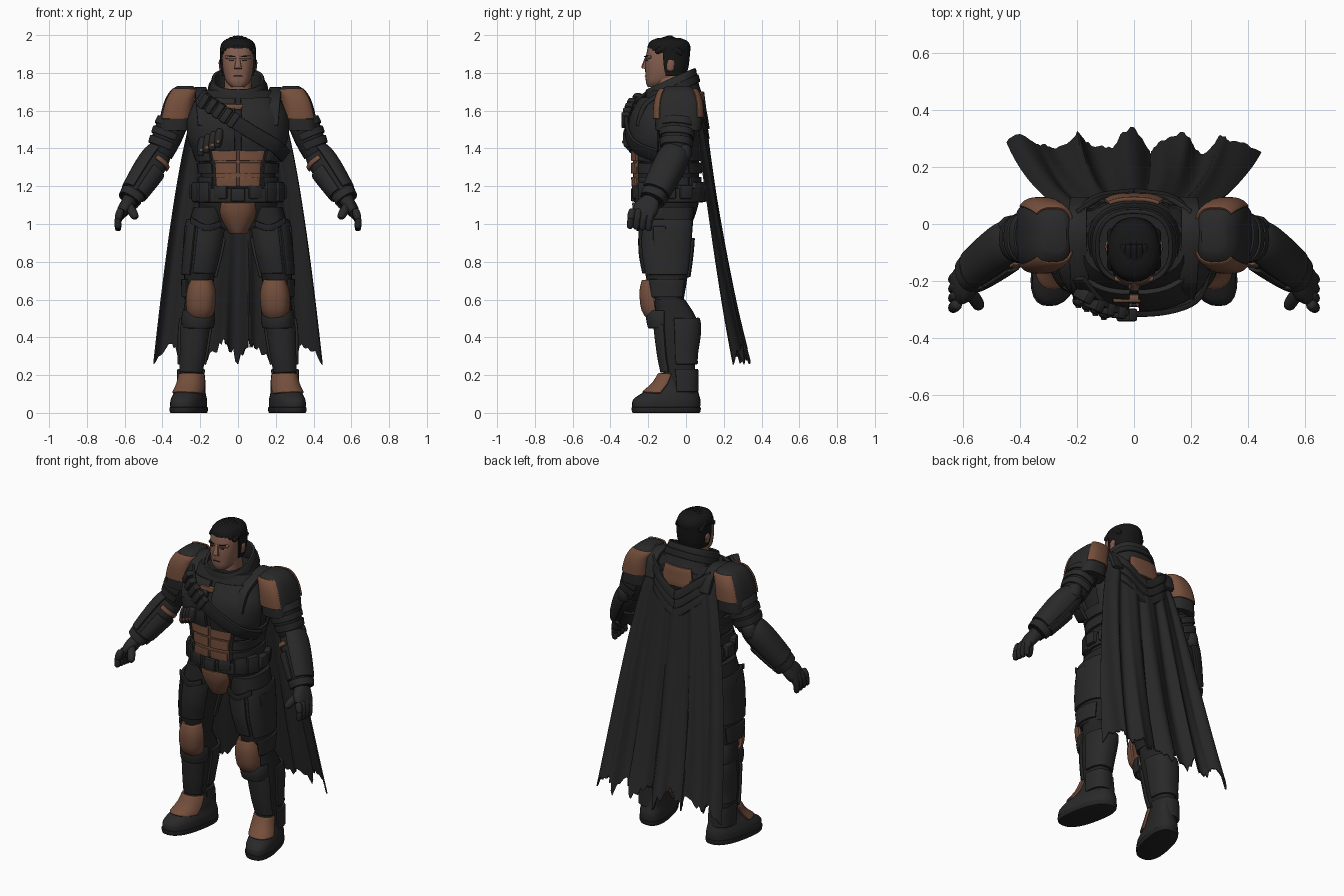
import bpy, bmesh, math, random
from mathutils import Matrix, Vector, Euler

random.seed(4)
if "Cube" in bpy.data.objects:
    bpy.data.objects.remove(bpy.data.objects["Cube"], do_unlink=True)


def material(name, r, g, b):
    m = bpy.data.materials.new(name)
    m.use_nodes = True
    m.diffuse_color = (r, g, b, 1)
    node = m.node_tree.nodes["Principled BSDF"]
    node.inputs["Base Color"].default_value = (r, g, b, 1)
    node.inputs["Roughness"].default_value = 0.8
    return m


ARMOUR = material("dark armour", .022, .022, .023)
SUIT = material("black undersuit", .017, .017, .018)
CLOTH = material("charcoal cloth", .02, .02, .02)
BROWN = material("brown plate", .175, .077, .045)
SKIN = material("skin", .23, .11, .078)
HAIR = material("black hair", .008, .008, .008)


# ---------- helpers ----------
def finish(bm, name, mat, mirror=False, thick=0, offset=1, bevel=0):
    """Turn a bmesh into a finished, shaded object."""
    mesh = bpy.data.meshes.new(name)
    bm.to_mesh(mesh)
    bm.free()
    mesh.materials.append(mat)
    ob = bpy.data.objects.new(name, mesh)
    bpy.context.collection.objects.link(ob)
    if thick:
        mod = ob.modifiers.new("thickness", "SOLIDIFY")
        mod.thickness, mod.offset = thick, offset
    if bevel:
        mod = ob.modifiers.new("soft edges", "BEVEL")
        mod.width, mod.segments, mod.limit_method = bevel, 2, "ANGLE"
        mod.angle_limit = math.radians(40)
    if mirror:
        ob.modifiers.new("mirror", "MIRROR").use_mirror_merge = False
    bpy.ops.object.select_all(action="DESELECT")
    ob.select_set(True)
    bpy.context.view_layer.objects.active = ob
    if ob.modifiers:
        bpy.ops.object.convert(target="MESH")
    bpy.ops.object.shade_smooth_by_angle(angle=math.radians(35))


def curve(pts, steps):
    """Smooth a list of tuples through its points."""
    out = []
    for i in range(len(pts) - 1):
        quad = (pts[max(i - 1, 0)], pts[i], pts[i + 1], pts[min(i + 2, len(pts) - 1)])
        for k in range(steps):
            t = k / steps
            out.append(tuple(b + t / 2 * (c - a + t * (2*a - 5*b + 4*c - d + t * (3*b - a - 3*c + d)))
                             for a, b, c, d in zip(*quad)))
    return out + [tuple(pts[-1])]


def loft(name, rings, mat, arc=None, thick=0, power=2.5, at=None, warp=None, sides=28, steps=3, **kw):
    """Skin rounded rings (x, y, z, rx, ry), lowest first; an arc gives an open plate."""
    bm = bmesh.new()
    start, end = arc or (0, 360)
    count = max(4, round((end - start) / 9)) if arc else sides
    rows = []
    for x, y, z, rx, ry in curve(rings, steps):
        row = []
        for i in range(count + bool(arc)):
            a = math.radians(start + (end - start) * i / count)
            c, s = math.cos(a), math.sin(a)
            co = Vector((x + rx * math.copysign(abs(c) ** (2 / power), c),
                         y + ry * math.copysign(abs(s) ** (2 / power), s), z))
            co = warp(co) if warp else co
            row.append(bm.verts.new(at @ co if at else co))
        rows.append(row)
    for low, high in zip(rows, rows[1:]):
        for i in range(count):
            j = (i + 1) % len(low)
            bm.faces.new((low[i], low[j], high[j], high[i]))
    if not thick:
        bm.faces.new(rows[0][::-1])
        bm.faces.new(rows[-1])
    finish(bm, name, mat, thick=thick, **kw)


def plate(name, rings, low, high, a, b, mat=ARMOUR, thick=.016, mirror=True, at=None, power=2.5):
    """Raised armour plate that follows part of a lofted body."""
    cut = [r for r in curve(rings, 12) if low <= r[2] <= high]
    loft(name, cut, mat, arc=(a, b), thick=thick, steps=1, at=at, mirror=mirror, bevel=.005, power=power)


def aim(p, q):
    """Frame at p whose z axis points to q and whose y axis faces back."""
    z = (Vector(q) - Vector(p)).normalized()
    hint = Vector((0, 0, 1)) if abs(z.y) > .9 else Vector((0, 1, 0))
    y = (hint - z * hint.dot(z)).normalized()
    return Matrix.Translation(p) @ Matrix((y.cross(z), y, z)).transposed().to_4x4()


def limb(name, p, q, radii, mat, **kw):
    """Tapered limb; radii are (fraction, rx, ry)."""
    length = (Vector(q) - Vector(p)).length
    loft(name, [(0, 0, t * length, rx, ry) for t, rx, ry in radii], mat, at=aim(p, q), **kw)


def pill(name, p, q, r, mat, flat=1, sides=12, **kw):
    shape = [(0, .4), (.12, .85), (.5, 1), (.88, .85), (1, .4)]
    limb(name, p, q, [(t, r * k, r * k * flat) for t, k in shape], mat, sides=sides, power=2, **kw)


def box(name, loc, size, mat, rot=(0, 0, 0), bevel=.008, **kw):
    bm = bmesh.new()
    bmesh.ops.create_cube(bm, size=1, matrix=Matrix.LocRotScale(Vector(loc), Euler(rot), Vector(size)))
    finish(bm, name, mat, bevel=bevel, **kw)


def band(name, pts, across, mat, thick=.014, **kw):
    """Flat strap along a path with a constant width direction."""
    bm = bmesh.new()
    w = Vector(across) / 2
    rows = [(bm.verts.new(Vector(p) - w), bm.verts.new(Vector(p) + w)) for p in curve(pts, 6)]
    for (a, b), (c, d) in zip(rows, rows[1:]):
        bm.faces.new((a, b, d, c))
    finish(bm, name, mat, thick=thick, offset=0, bevel=.004, **kw)


# ---------- torso ----------
TORSO = [(0, -.09, .97, .15, .11), (0, -.09, 1.1, .21, .155), (0, -.1, 1.2, .2, .165), (0, -.1, 1.3, .2, .17),
         (0, -.1, 1.4, .23, .17), (0, -.1, 1.5, .255, .18), (0, -.08, 1.62, .25, .165), (0, -.07, 1.71, .18, .12)]
loft("torso", TORSO, SUIT)
PECS = [(0, -.1, 1.39, .225, .175), (0, -.1, 1.46, .25, .188), (0, -.095, 1.56, .25, .185), (0, -.08, 1.66, .2, .15)]
plate("chest_plates", PECS, 1.39, 1.66, 272, 350, thick=.02)
plate("back_plates", TORSO, 1.38, 1.64, 15, 86)
plate("abdomen_backing", TORSO, 1.2, 1.392, 239, 301, BROWN, .012, mirror=False)
for i, (low, high) in enumerate([(1.2, 1.258), (1.262, 1.325), (1.329, 1.392)]):
    plate(f"abdomen_plates_{i + 1}", TORSO, low, high, 270.6, 298 + 2 * i, BROWN, .022)
    plate(f"rib_plates_{i + 1}", TORSO, low, high, 306, 395)
    plate(f"lower_back_plates_{i + 1}", TORSO, low, high, 40, 88)
box("throat_badge", (-.025, -.262, 1.62), (.1, .03, .032), BROWN)
loft("back_badge", [(0, -.07, 1.58, .2, .165), (0, -.07, 1.7, .16, .15)], BROWN,
     arc=(62, 118), thick=.016, bevel=.006)

# ---------- belt and hips ----------
loft("belt", [(0, -.09, 1.115, .222, .17), (0, -.09, 1.19, .222, .172)], ARMOUR, thick=.016, bevel=.006)
box("belt_buckle", (0, -.277, 1.155), (.075, .03, .07), ARMOUR)
for i, deg in enumerate([-68, -45, -25, 0, 28, 55, 80]):
    a = math.radians(deg)
    tall = .105 if i in (1, 2, 5, 6) else .075
    box(f"belt_pouches_{i + 1}", (.235 * math.cos(a), -.09 + .178 * math.sin(a), 1.17),
        (.045, .075, tall), ARMOUR, (0, 0, a), .01, mirror=True)
loft("groin_plate", [(0, -.1, .955, .03, .115), (0, -.1, 1.0, .066, .138), (0, -.1, 1.06, .098, .16),
     (0, -.1, 1.115, .1, .168)], BROWN, arc=(200, 340), thick=.018, bevel=.006)

# ---------- legs ----------
THIGH = [(.212, -.1, .6, .07, .088), (.205, -.102, .72, .08, .11), (.185, -.105, .85, .092, .13),
         (.168, -.1, .98, .098, .135), (.15, -.09, 1.09, .085, .135)]
SHIN = [(.25, -.03, .1, .055, .08), (.25, -.034, .2, .056, .084), (.24, -.045, .3, .064, .092),
        (.23, -.045, .42, .073, .108), (.22, -.052, .5, .075, .108), (.212, -.085, .6, .068, .08)]
loft("thighs", THIGH, SUIT, mirror=True)
loft("shins", SHIN, SUIT, mirror=True)
for name, body, low, high, a, b in [
        ("outer_thigh_plates", THIGH, .73, 1.03, -62, 62), ("front_thigh_plates", THIGH, .74, .98, 212, 290),
        ("rear_thigh_plates", THIGH, .72, .93, 70, 170), ("shin_guards", SHIN, .21, .47, 212, 328),
        ("calf_guards", SHIN, .25, .5, -5, 185), ("heel_guards", SHIN, .11, .24, -10, 190),
        ("outer_knee_plates", THIGH, .61, .715, -50, 50)]:
    plate(name, body, low, high, a, b)
box("holster_blocks", (.268, -.14, .93), (.035, .07, .12), ARMOUR, mirror=True)
band("thigh_straps", [(.09, -.23, 1.0), (.17, -.255, .98), (.25, -.22, 1.02)], (0, 0, .035), SUIT, mirror=True)
loft("knee_guards", [(.2, -.11, .505, .038, .075), (.198, -.12, .55, .058, .097), (.195, -.125, .64, .06, .102),
     (.195, -.12, .7, .042, .094)], BROWN, arc=(195, 345), thick=.02, power=3, mirror=True, bevel=.006)
loft("knee_rims", [(.212, -.1, .45, .068, .085), (.21, -.1, .5, .074, .096), (.21, -.1, .54, .068, .086)], ARMOUR,
     arc=(185, 355), thick=.016, mirror=True, bevel=.006)


# ---------- boots ----------
def toe_out(co):
    return Vector((co.x - (co.y + .1) * .2, co.y, co.z))


loft("soles", [(.26, -.105, 0, .088, .18), (.26, -.105, .03, .092, .185)], SUIT, warp=toe_out, steps=1,
     mirror=True, bevel=.005)
loft("boots", [(.26, -.105, .03, .086, .18), (.26, -.102, .07, .085, .178), (.258, -.08, .11, .073, .145),
     (.25, -.055, .15, .063, .112), (.25, -.038, .21, .056, .09)], ARMOUR, warp=toe_out, mirror=True)
loft("ankle_guards", [(.258, -.08, .1, .073, .142), (.25, -.055, .15, .065, .112), (.25, -.04, .205, .057, .092)],
     BROWN, arc=(198, 342), thick=.016, warp=toe_out, mirror=True, bevel=.005)

# ---------- shoulders and arms ----------
PAULDRON = [(.335, -.04, 1.495, .088, .12), (.328, -.04, 1.57, .084, .126), (.312, -.04, 1.65, .078, .12),
            (.288, -.04, 1.705, .07, .098), (.28, -.04, 1.73, .042, .06)]
loft("pauldrons", PAULDRON, ARMOUR, sides=36, power=3, mirror=True)
plate("front_shoulder_plates", PAULDRON, 1.55, 1.712, 205, 317, BROWN, .009, power=3)
plate("rear_shoulder_plates", PAULDRON, 1.56, 1.712, 43, 155, BROWN, .009, power=3)
elbow, wrist = Vector((.412, -.055, 1.37)), Vector((.575, -.18, 1.125))
UPPER = [(0, 0, 0, .066, .064), (0, 0, .07, .076, .078), (0, 0, .16, .08, .085), (0, 0, .26, .066, .08)]
FORE = [(0, 0, 0, .05, .052), (0, 0, .06, .058, .06), (0, 0, .2, .07, .068), (0, 0, .29, .068, .066),
        (0, 0, .35, .048, .05)]
upper_at, fore_at = aim(elbow, (.31, -.04, 1.62)), aim(wrist, elbow)
loft("upper_arms", UPPER, SUIT, at=upper_at, mirror=True)
loft("forearms", FORE, SUIT, at=fore_at, mirror=True)
for i, low in enumerate([.03, .085, .14]):
    plate(f"arm_bands_{i + 1}", UPPER, low, low + .05, -120, 120, thick=.011, at=upper_at)
plate("outer_gauntlets", FORE, .05, .33, -75, 95, thick=.018, at=fore_at)
plate("inner_gauntlets", FORE, .05, .22, 110, 270, thick=.014, at=fore_at)
plate("wrist_cuffs", FORE, .002, .045, -150, 150, thick=.014, at=fore_at)
plate("elbow_trims", FORE, .25, .28, 185, 275, BROWN, .012, at=fore_at)
pill("elbow_pads", (.445, -.02, 1.33), (.425, -.01, 1.42), .045, ARMOUR, mirror=True)

# ---------- hands ----------
limb("palms", (.62, -.235, 1.05), wrist, [(0, .024, .056), (.4, .034, .066), (.8, .036, .056), (1, .04, .045)],
     ARMOUR, mirror=True)
for i in range(4):
    y = -.282 + .033 * i
    mid = (.637, y - .012, 1.02 - .005 * i)
    pill(f"finger_bases_{i + 1}", mid, (.62, y, 1.08), .021, ARMOUR, mirror=True)
    pill(f"finger_tips_{i + 1}", (.634, y - .016, .975 - .004 * i), (.638, y - .01, 1.035), .018, SUIT, mirror=True)
pill("thumbs", (.54, -.295, 1.03), (.585, -.225, 1.11), .024, ARMOUR, mirror=True)

# ---------- collar, harness and ammunition ----------
def tilt(co):
    return Vector((co.x, co.y, co.z + .48 * (co.y + .08)))


loft("collar", [(0, -.078, 1.6, .165, .15), (0, -.076, 1.68, .142, .125), (0, -.08, 1.768, .12, .115)], ARMOUR,
     thick=.018, warp=tilt, bevel=.006)
loft("collar_rim", [(0, -.075, 1.68, .154, .14), (0, -.078, 1.725, .144, .132)], SUIT, thick=.012, warp=tilt,
     bevel=.005)
band("shoulder_straps", [(.18, -.255, 1.52), (.19, -.21, 1.64), (.198, -.06, 1.71), (.198, .04, 1.685),
     (.19, .085, 1.58)], (.065, 0, 0), ARMOUR, .025, mirror=True)
band("chest_strap", [(-.2, -.19, 1.68), (-.1, -.295, 1.6), (.05, -.315, 1.5), (.2, -.27, 1.41), (.25, -.15, 1.36)],
     (.045, 0, .06), SUIT, .02)
for i in range(5):
    t = i / 4
    box(f"strap_pouch_{i + 1}", (-.175 + .15 * t, -.25 - .07 * t ** .6, 1.65 - .1 * t), (.037, .045, .085), ARMOUR,
        (0, .6, -.5 + .5 * t))
for i in range(4):
    x, z = -.2 + .03 * i, 1.36 + .015 * i
    y = -.27 - .014 * i
    pill(f"canister_{i + 1}", (x, y, z), (x + .015, y, z + .1), .022, ARMOUR)
    box(f"canister_band_{i + 1}", (x + .004, y - .014, z + .03), (.02, .024, .016), BROWN, bevel=.004)

# ---------- head ----------
limb("neck", (0, -.08, 1.64), (0, -.1, 1.8), [(0, .08, .08), (1, .068, .07)], SKIN)
loft("head", [(0, -.158, 1.725, .035, .045), (0, -.142, 1.75, .06, .07), (0, -.12, 1.79, .075, .095),
     (0, -.112, 1.84, .083, .104), (0, -.105, 1.9, .084, .105), (0, -.1, 1.95, .075, .095),
     (0, -.1, 1.97, .05, .06)], SKIN)
limb("nose", (0, -.222, 1.822), (0, -.208, 1.888), [(0, .02, .014), (.2, .018, .016), (1, .008, .006)], SKIN, sides=12)
pill("ears", (.088, -.085, 1.81), (.093, -.078, 1.87), .011, SKIN, 2, mirror=True)
pill("brow_ridges", (.012, -.211, 1.88), (.068, -.188, 1.884), .011, SKIN, mirror=True)
box("eyebrows", (.038, -.21, 1.888), (.04, .012, .006), HAIR, (0, -.1, .35), .001, mirror=True)
box("eyes", (.035, -.207, 1.866), (.022, .009, .006), HAIR, (0, 0, .25), .001, mirror=True)
box("mouth", (0, -.214, 1.783), (.045, .009, .004), SUIT, bevel=.001)
loft("hair_cap", [(0, -.09, 1.915, .091, .113), (0, -.09, 1.94, .092, .113), (0, -.09, 1.968, .078, .098),
     (0, -.09, 1.985, .045, .06)], HAIR, power=2.2)
loft("back_hair", [(0, -.085, 1.785, .072, .075), (0, -.09, 1.84, .084, .095), (0, -.093, 1.92, .084, .106)], HAIR,
     arc=(-12, 192), thick=.01)
for i in range(9):
    x = -.08 + .02 * i
    top = 1.99 - 5 * x * x
    pill(f"hair_lock_{i + 1}", (x, -.2 + 6 * x * x, top - .05), (x * .9, -.07, top), .018, HAIR)
    pill(f"crown_lock_{i + 1}", (x * .9, -.1, top), (x, .012 - 5 * x * x, top - .06), .018, HAIR)

# ---------- cape ----------
bm = bmesh.new()
cols, rows, grid = 96, 26, []
for i in range(cols + 1):
    u = 2 * i / cols - 1
    tatter = .255 + .08 * abs(math.sin(3 * math.pi * u)) + random.uniform(0, .07) * (1 - u * u * .6)
    top, line = 1.56 + .15 * abs(u), []
    for j in range(rows + 1):
        z = top + (.42 - top) * min(j / (rows - 4), 1)
        z += (tatter - .42) * max(0, j - rows + 4) / 4
        s = (1.65 - z) / 1.37
        half = .2 + .235 * max(s, 0) ** .6
        fold = math.cos(15 * u + .8) + .4 * math.sin(27 * u + 2 * s)
        y = .086 + .155 * s + .06 * s ** 3 + (.005 + .023 * s) * fold - .05 * u * u * (1 - s) ** 2 - .02 * s * u ** 4
        line.append(bm.verts.new((u * half + .01 * s * math.sin(21 * u), y, z)))
    grid.append(line)
for a, b in zip(grid, grid[1:]):
    for j in range(rows):
        bm.faces.new((a[j], a[j + 1], b[j + 1], b[j]))
finish(bm, "cape", CLOTH, thick=.008, offset=0)
for i, drop in enumerate([0, .055, .11]):
    band(f"cowl_folds_{i + 1}", [(.2, .045, 1.675 - drop), (.13, .092, 1.62 - drop), (.05, .106, 1.555 - drop),
         (0, .11, 1.53 - drop)], (0, -.012, .06), CLOTH, .02, mirror=True)
